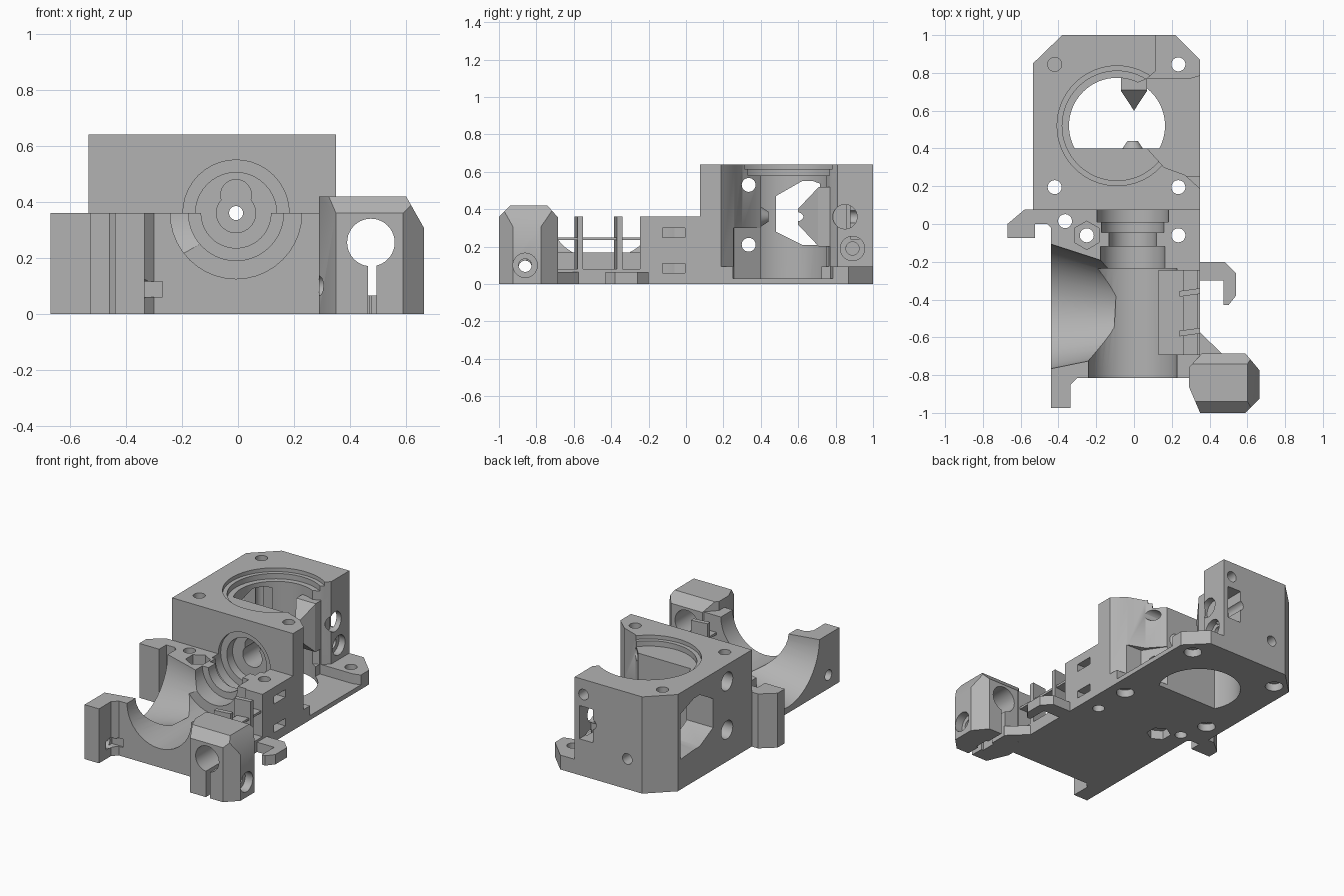
import bpy, bmesh, math
from mathutils import Matrix, Vector

if "Cube" in bpy.data.objects:
    bpy.data.objects.remove(bpy.data.objects["Cube"])

grey = bpy.data.materials.new("plain grey plastic")
grey.use_nodes = True
grey.diffuse_color = (0.45, 0.45, 0.45, 1)
grey.node_tree.nodes["Principled BSDF"].inputs["Base Color"].default_value = (0.45, 0.45, 0.45, 1)


def finish(name, bm):
    bmesh.ops.recalc_face_normals(bm, faces=bm.faces)
    mesh = bpy.data.meshes.new(name)
    bm.to_mesh(mesh)
    bm.free()
    mesh.materials.append(grey)
    ob = bpy.data.objects.new(name, mesh)
    bpy.context.scene.collection.objects.link(ob)
    return ob


def prism(name, points, lo, hi, axis="z"):
    """Extrude a flat outline along an axis; outline is xy, yz (axis x) or xz (axis y)."""
    place = {"z": lambda a, b, c: (a, b, c), "x": lambda a, b, c: (c, a, b),
             "y": lambda a, b, c: (a, c, b)}[axis]
    bm = bmesh.new()
    rings = [[bm.verts.new(place(a, b, c)) for a, b in points] for c in (lo, hi)]
    bm.faces.new(rings[0])
    bm.faces.new(rings[1])
    n = len(points)
    for i in range(n):
        j = (i + 1) % n
        bm.faces.new((rings[0][i], rings[0][j], rings[1][j], rings[1][i]))
    return finish(name, bm)


def box(name, x0, x1, y0, y1, z0, z1):
    return prism(name, [(x0, y0), (x1, y0), (x1, y1), (x0, y1)], z0, z1)


def rod(name, start, end, r1, r2=None, sides=40):
    """Cylinder or cone between two points."""
    a, b = Vector(start), Vector(end)
    turn = (b - a).to_track_quat("Z", "Y").to_matrix().to_4x4()
    bm = bmesh.new()
    bmesh.ops.create_cone(bm, cap_ends=True, segments=sides, radius1=r1,
                          radius2=r1 if r2 is None else r2, depth=(b - a).length,
                          matrix=Matrix.Translation((a + b) / 2) @ turn)
    return finish(name, bm)


def cut(ob, *cutters, operation="DIFFERENCE"):
    for tool in cutters:
        tool.hide_render = True
        mod = ob.modifiers.new("cut", "BOOLEAN")
        mod.operation, mod.solver, mod.object = operation, "EXACT", tool
        bpy.context.view_layer.objects.active = ob
        bpy.ops.object.modifier_apply(modifier=mod.name)
        bpy.data.objects.remove(tool)


def bore_z(x, y, r, z0=-0.1, z1=0.8, sides=32):
    return rod("cutter", (x, y, z0), (x, y, z1), r, sides=sides)


def bore_x(y, z, r, x0, x1):
    return rod("cutter", (x0, y, z), (x1, y, z), r)


def bore_y(x, z, r, y0, y1, r2=None):
    return rod("cutter", (x, y0, z), (x, y1, z), r, r2)


AX, AZ = -0.007, 0.36          # filament axis
BX, BY = -0.09, 0.52           # gear bore centre

# Gear housing
housing = prism("gear_housing", [(-0.535, 0.075), (0.35, 0.075), (0.35, 0.87), (0.22, 1),
                                 (-0.38, 1), (-0.535, 0.85)], 0, 0.64)
opening = [(0.5, 0.05), (0.27, 0.26), (0.16, 0.30), (0.07, 0.40), (0.0, 0.5),
           (0.0, 0.74), (0.07, 0.77), (0.115, 0.81), (0.115, 1.1), (0.5, 1.1)]
gear_bore = bore_z(BX, BY, 0.254, sides=64)
cut(gear_bore, box("cutter", -0.6, 0.6, 0, 0.4, -0.2, 0.58))
cut(housing, gear_bore,
    bore_z(BX, BY, 0.317, 0.615, sides=64), bore_z(BX, BY, 0.29, 0.58, sides=64),
    prism("cutter", opening, 0.095, 0.8),
    prism("cutter", [(0.06, 0.41), (0.16, 0.26), (0.5, 0.245), (0.5, 0.83), (0.3, 0.77), (0.06, 0.77)],
          0.03, 0.3))

# Left window and axle holes
window = [(0.82, 0.2), (0.82, 0.5), (0.68, 0.55), (0.62, 0.55), (0.48, 0.47),
          (0.48, 0.28), (0.62, 0.21), (0.68, 0.21)]
cut(housing, prism("cutter", window, -0.7, -0.25, "x"))
for z in (0.21, 0.53):
    cut(housing, bore_x(0.335, z, 0.037, -0.8, 0.8), bore_x(0.335, z, 0.06, -0.8, -0.45))

# Rear slot and sensor holes
cut(housing, bore_x(0.85, 0.36, 0.065, 0.03, 0.3), bore_x(0.89, 0.19, 0.065, 0.07, 0.3),
    bore_x(0.89, 0.19, 0.035, -0.1, 0.2),
    bore_y(0.05, 0.54, 0.035, 0.8, 1.1), bore_y(-0.27, 0.2, 0.035, 0.8, 1.1),
    box("cutter", -0.02, 0.08, 0.88, 1.1, 0.24, 0.46), bore_y(AX, AZ, 0.035, 0.7, 1.1))

# Stepped filament entry at the front of the housing
cut(housing, bore_y(AX, AZ, 0.19, 0.04, 0.10), bore_y(AX, AZ, 0.145, 0.05, 0.16),
    bore_y(AX, AZ, 0.07, 0.05, 0.33), bore_y(AX, 0.425, 0.055, 0.05, 0.33),
    bore_y(AX, AZ, 0.025, 0.05, 0.5))
for x in (-0.42, 0.235):
    for y in (0.195, 0.845):
        cut(housing, bore_z(x, y, 0.037), bore_z(x, y, 0.055, -0.1, 0.05))

# Filament guide with pointed tip, and its small partner
guide = box("rear_filament_guide", -0.07, 0.07, 0.705, 0.86, 0.2, 0.52)
tip = prism("cutter", [(-0.07, 0.706), (0.07, 0.706), (0.0, 0.6)], 0.2, 0.52)
cut(guide, tip, operation="UNION")
cut(guide, prism("cutter", [(0.55, 0.35), (0.72, 0.53), (0.55, 0.6)], -0.2, 0.2, "x"),
    prism("cutter", [(0.55, 0.37), (0.72, 0.19), (0.55, 0.1)], -0.2, 0.2, "x"),
    bore_y(AX, AZ, 0.025, 0.5, 0.95))
nose = rod("front_filament_guide", (AX, 0.39, AZ), (AX, 0.44, AZ), 0.06, 0.027)
cut(nose, bore_y(AX, AZ, 0.025, 0.3, 0.5))

# Lower carriage with side arm and front lug
carriage = prism("hotend_carriage", [
    (-0.44, -0.975), (-0.335, -0.975), (-0.335, -0.85), (-0.30, -0.815), (0.35, -0.815),
    (0.35, 0.076), (-0.58, 0.076), (-0.67, 0), (-0.67, -0.075), (-0.525, -0.075),
    (-0.525, 0), (-0.46, 0), (-0.44, -0.02)], 0, AZ)
for y0, y1, r in ((-0.9, -0.235, 0.235), (-0.3, -0.12, 0.17), (-0.15, -0.04, 0.125),
                  (-0.045, 0.02, 0.165), (0.01, 0.1, 0.19)):
    cut(carriage, bore_y(AX, AZ, r, y0, y1))

# Air duct from the left and window on the right
cut(carriage, rod("cutter", (-0.46, -0.44, 0.37), (-0.1, -0.46, 0.37), 0.335, 0.24, sides=64),
    box("cutter", 0.13, 0.5, -0.69, -0.245, 0.08, 0.5),
    bore_x(-0.86, 0.09, 0.035, -0.6, -0.25),
    box("cutter", -0.36, -0.27, -0.9, -0.805, 0.06, 0.115))

# Cable slots, screw holes and nut pocket
for z in (0.06, 0.25):
    cut(carriage, box("cutter", 0.2, 0.5, -0.125, -0.005, z, z + 0.05))
for x, y in ((-0.365, 0.015), (0.235, -0.06), (-0.25, -0.06)):
    cut(carriage, bore_z(x, y, 0.037))
for z0, z1 in ((0.24, 0.5), (-0.1, 0.06)):
    cut(carriage, bore_z(-0.25, -0.06, 0.075, z0, z1, sides=6))

# Window bars
for i, y in enumerate((-0.57, -0.36)):
    prism(f"window_post_{i + 1}", [(0.24, y - 0.025), (0.35, y - 0.01), (0.35, y + 0.02), (0.24, y + 0.005)],
          0.075, AZ)
box("window_rail", 0.26, 0.34, -0.70, -0.24, 0.235, 0.25)

# Probe tower with chamfered crown
tower = prism("probe_tower", [(0.29, -0.86), (0.35, -1), (0.59, -1), (0.665, -0.925),
                              (0.665, -0.775), (0.59, -0.685), (0.36, -0.685), (0.29, -0.76)], 0, 0.42)
cut(tower, prism("cutter", [(0.595, 0.43), (0.68, 0.28), (0.8, 0.5)], -1.2, -0.5, "y"),
    prism("cutter", [(-1.02, 0.34), (-0.93, 0.43), (-1.1, 0.5)], 0, 1, "x"),
    prism("cutter", [(-0.67, 0.34), (-0.75, 0.43), (-0.6, 0.5)], 0, 1, "x"),
    bore_y(0.475, 0.255, 0.085, -1.2, -0.5),
    box("cutter", 0.465, 0.495, -1.2, -0.5, -0.1, 0.2),
    box("cutter", 0.45, 0.51, -0.91, -0.81, -0.1, 0.065),
    bore_x(-0.86, 0.1, 0.035, 0.2, 0.8), bore_x(-0.86, 0.1, 0.065, 0.61, 0.8))

# Cable hook and tower web
prism("cable_hook", [(0.345, -0.2), (0.48, -0.2), (0.54, -0.26), (0.54, -0.38), (0.5, -0.43),
                     (0.475, -0.43), (0.475, -0.3), (0.345, -0.3)], 0, 0.065)
prism("tower_web", [(0.345, -0.57), (0.47, -0.69), (0.345, -0.69)], 0, 0.065)

# Smooth curved walls, keep edges sharp
for ob in bpy.context.scene.objects:
    ob.select_set(ob.type == "MESH" and grey.name in ob.data.materials)
bpy.ops.object.shade_smooth_by_angle(angle=math.radians(30))
